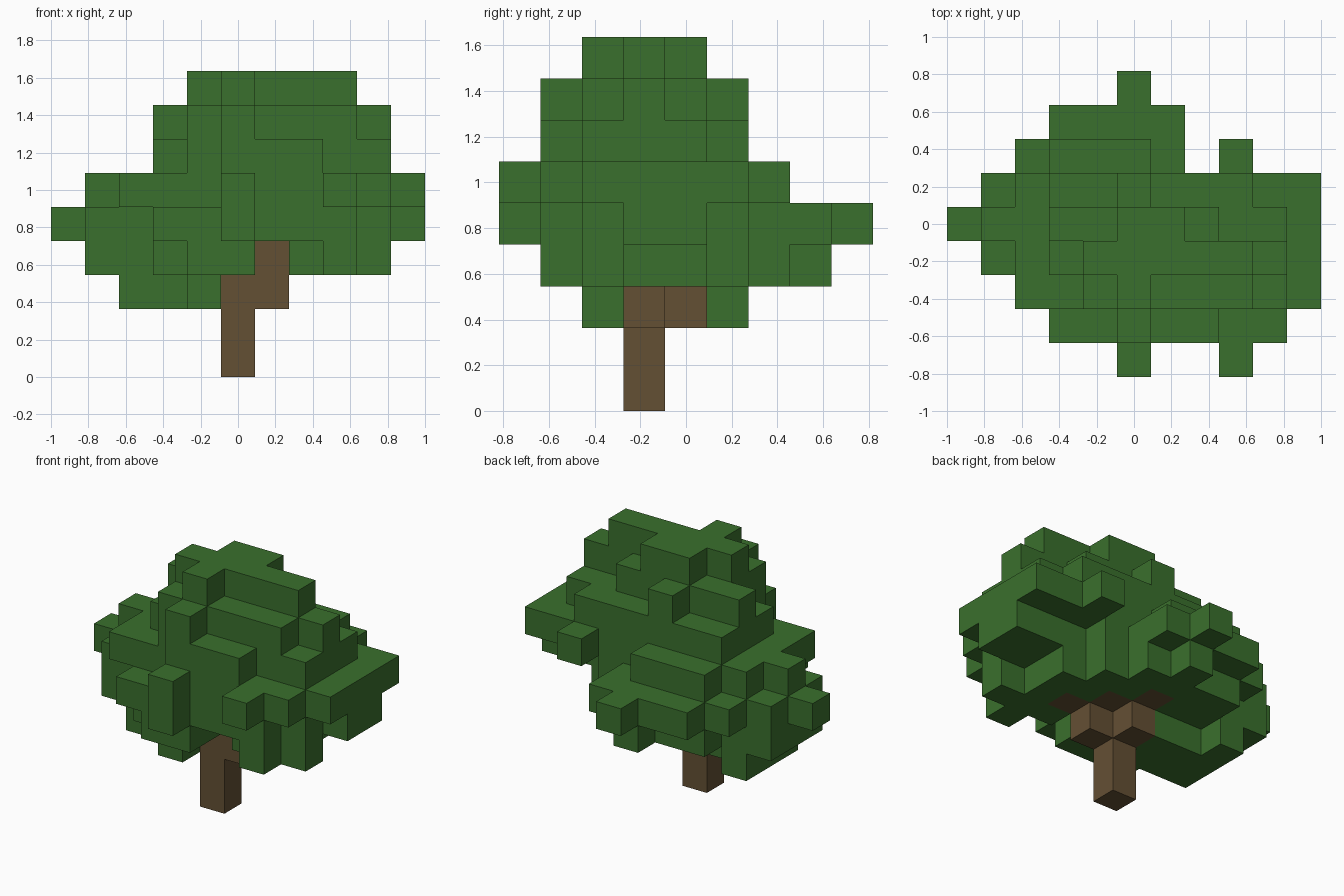
import bpy
import bmesh
from mathutils import Vector

if "Cube" in bpy.data.objects:
    bpy.data.objects.remove(bpy.data.objects["Cube"], do_unlink=True)

CELL = 2 / 11                      # edge of one block
ORIGIN = Vector((-1, -4.5 * CELL, 0))


def make_material(name, rgb):
    mat = bpy.data.materials.new(name)
    mat.use_nodes = True
    colour = (*rgb, 1)
    mat.diffuse_color = colour
    bsdf = mat.node_tree.nodes["Principled BSDF"]
    bsdf.inputs["Base Color"].default_value = colour
    bsdf.inputs["Roughness"].default_value = 1
    return mat


def layer(level, *slabs):
    """Cells of one level; each slab is x start, x end, y start, y end."""
    return {(x, y, level) for x0, x1, y0, y1 in slabs
            for x in range(x0, x1) for y in range(y0, y1)}


def build_blocks(name, cells, hidden, mat):
    """Skin a set of cells, skipping faces that touch other cells."""
    bm = bmesh.new()
    corners = {}

    def vert(key):
        if key not in corners:
            corners[key] = bm.verts.new(ORIGIN + Vector(key) * CELL)
        return corners[key]

    for cell in sorted(cells):
        for axis in range(3):
            u, v = (axis + 1) % 3, (axis + 2) % 3
            for side in (0, 1):
                neighbour = list(cell)
                neighbour[axis] += 2 * side - 1
                if tuple(neighbour) in hidden:
                    continue
                ring = []
                for du, dv in ((0, 0), (1, 0), (1, 1), (0, 1)):
                    key = list(cell)
                    key[axis] += side
                    key[u] += du
                    key[v] += dv
                    ring.append(vert(tuple(key)))
                bm.faces.new(ring if side else ring[::-1])
    mesh = bpy.data.meshes.new(name)
    bm.to_mesh(mesh)
    bm.free()
    mesh.materials.append(mat)
    obj = bpy.data.objects.new(name, mesh)
    bpy.context.collection.objects.link(obj)
    return obj


# Trunk: a post that forks into diagonal branches
trunk = layer(0, (5, 6, 3, 4)) | layer(1, (5, 6, 3, 4))
trunk |= layer(2, (5, 7, 3, 4), (5, 6, 4, 5))
trunk |= layer(3, (6, 8, 3, 4), (6, 7, 4, 5), (5, 6, 5, 6))

# Foliage: stacked slabs from the lowest tuft to the crown
tuft = layer(2, (2, 5, 3, 5), (4, 5, 2, 3), (2, 3, 5, 6))
underside = layer(3, (4, 6, 1, 2), (8, 9, 1, 2), (3, 6, 2, 3), (7, 10, 2, 3),
                  (1, 9, 3, 5), (1, 8, 5, 6), (3, 7, 6, 7), (5, 6, 7, 8))
lower = layer(4, (5, 6, 0, 9), (3, 9, 1, 2), (3, 10, 2, 3), (1, 11, 3, 5),
              (0, 1, 4, 5), (1, 8, 5, 6), (2, 7, 6, 7), (3, 7, 7, 8))
middle = layer(5, (5, 6, 0, 1), (8, 9, 0, 1), (5, 10, 1, 2), (2, 11, 2, 6),
               (1, 2, 4, 5), (3, 6, 6, 7), (8, 9, 6, 7))
upper = layer(6, (5, 8, 1, 2), (4, 10, 2, 3), (3, 10, 3, 5), (3, 9, 5, 6))
shoulder = layer(7, (5, 6, 1, 6), (4, 9, 2, 4), (9, 10, 3, 4), (3, 8, 4, 5))
crown = layer(8, (5, 6, 2, 3), (4, 9, 3, 4), (5, 7, 4, 5))
leaves = (tuft | underside | lower | middle | upper | shoulder | crown) - trunk

everything = trunk | leaves
build_blocks("trunk", trunk, everything, make_material("bark brown", (0.127, 0.08, 0.034)))
build_blocks("foliage", leaves, everything, make_material("leaf green", (0.042, 0.162, 0.026)))
